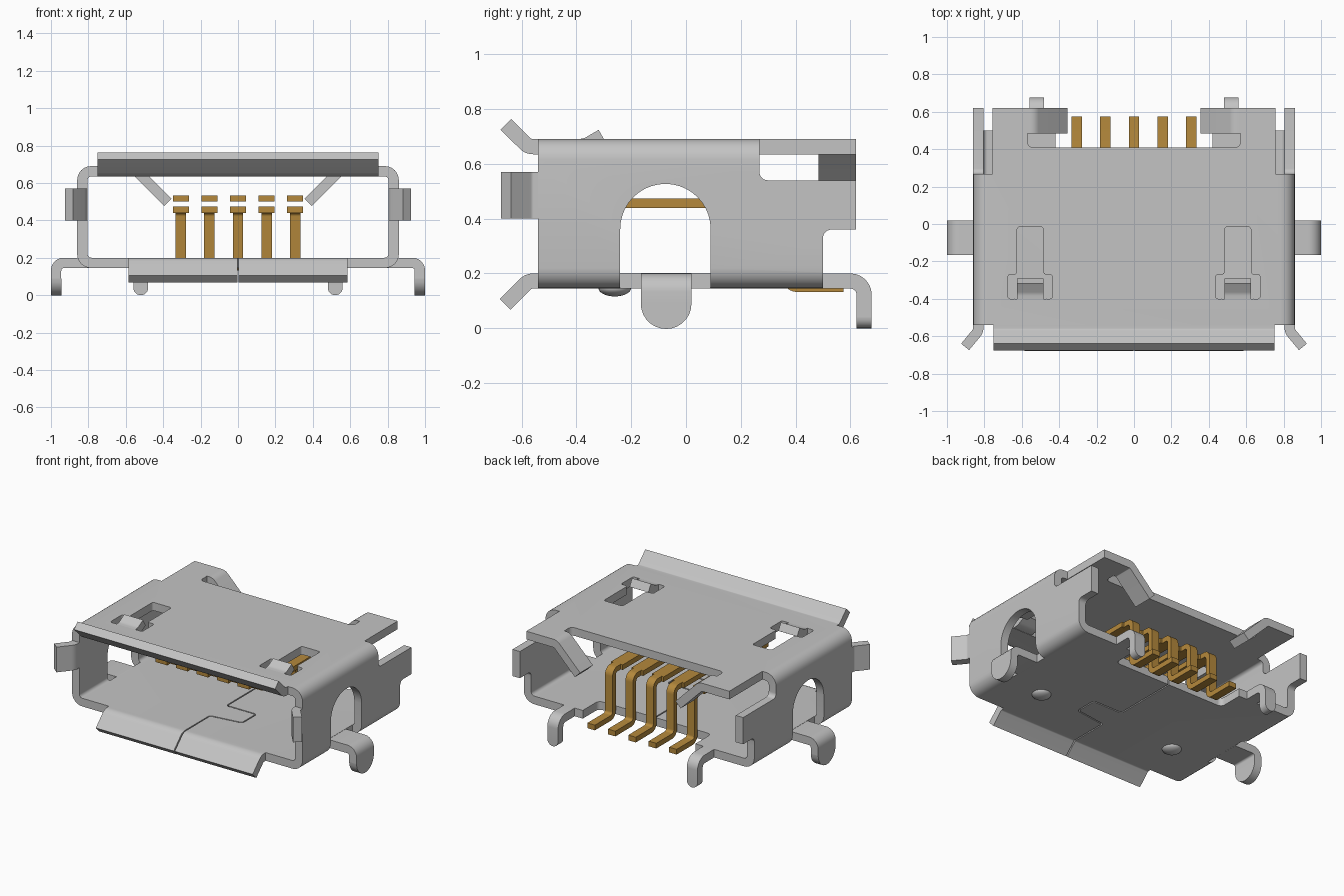
import bpy, bmesh, math
from mathutils import Vector

if "Cube" in bpy.data.objects:
    bpy.data.objects.remove(bpy.data.objects["Cube"])


def material(name, rgb):
    m = bpy.data.materials.new(name)
    m.diffuse_color = (*rgb, 1)
    m.use_nodes = True
    m.node_tree.nodes["Principled BSDF"].inputs["Base Color"].default_value = m.diffuse_color
    return m


STEEL = material("steel grey", (0.55, 0.55, 0.55))
GOLD = material("contact gold", (0.46, 0.25, 0.045))
T = 0.055                       # sheet thickness
TOP, BOT = 0.6625, 0.1725       # mid heights of top and bottom plates


def fillet(pts, r, closed=False, n=6):
    """Round the corners of a 2D path."""
    pts = [Vector(p) for p in pts]
    out = []
    for i, p in enumerate(pts):
        if not closed and i in (0, len(pts) - 1):
            out.append(p)
            continue
        a, b = pts[i - 1] - p, pts[(i + 1) % len(pts)] - p
        turn = math.pi - a.angle(b)
        d = min(r * math.tan(turn / 2), 0.49 * a.length, 0.49 * b.length)
        a, b = p + a.normalized() * d, p + b.normalized() * d
        # quadratic weight chosen so the curve follows a circular arc
        w = math.cos(turn / 2)
        for k in range(n + 1):
            t = k / n
            c0, c1, c2 = (1 - t) ** 2, 2 * w * t * (1 - t), t * t
            out.append((a * c0 + p * c1 + b * c2) / (c0 + c1 + c2))
    return out


def prism(name, pts, axis, lo, hi, mat=STEEL):
    """Extrude a 2D polygon along an axis from lo to hi."""
    def place(p, h):
        return {'x': (h, p[0], p[1]), 'y': (p[0], h, p[1]), 'z': (p[0], p[1], h)}[axis]
    bm = bmesh.new()
    a = [bm.verts.new(place(p, lo)) for p in pts]
    b = [bm.verts.new(place(p, hi)) for p in pts]
    bm.faces.new(a)
    bm.faces.new(b[::-1])
    for i in range(len(pts)):
        j = (i + 1) % len(pts)
        bm.faces.new((a[i], a[j], b[j], b[i]))
    bmesh.ops.recalc_face_normals(bm, faces=bm.faces)
    me = bpy.data.meshes.new(name)
    bm.to_mesh(me)
    bm.free()
    me.materials.append(mat)
    ob = bpy.data.objects.new(name, me)
    bpy.context.collection.objects.link(ob)
    return ob


def sheet(name, path, axis, lo, hi, t=T, r=0.05, mat=STEEL):
    """Bent strip of constant thickness following a path."""
    p = fillet(path, r) if r else [Vector(q) for q in path]
    left, right = [], []
    for i, q in enumerate(p):
        d0 = (q - p[i - 1]).normalized() if i else (p[1] - q).normalized()
        d1 = (p[i + 1] - q).normalized() if i < len(p) - 1 else d0
        m = (d0 + d1).normalized()
        n = Vector((-m.y, m.x)) * (t / 2 / max(m.dot(d0), 0.3))
        left.append(q + n)
        right.append(q - n)
    return prism(name, left + right[::-1], axis, lo, hi, mat)


def rect(x0, y0, x1, y1):
    return [(x0, y0), (x1, y0), (x1, y1), (x0, y1)]


def half_disc(c, top, r, n=14):
    """Polygon of a semicircle hanging below (c, top)."""
    return [(c + r * math.cos(math.pi * k / n), top - r * math.sin(math.pi * k / n))
            for k in range(n + 1)]


def cut(ob, *args):
    cutter = prism("cutter", *args)
    mod = ob.modifiers.new("cut", 'BOOLEAN')
    mod.operation, mod.solver, mod.object = 'DIFFERENCE', 'EXACT', cutter
    bpy.context.view_layer.objects.active = ob
    bpy.ops.object.modifier_apply(modifier=mod.name)
    bpy.data.objects.remove(cutter)


def mx(pts, s):
    return [(s * x, y) for x, y in pts]


# folded shell: a rounded tube with openings cut out
shell = prism("shell", fillet(rect(-.86, .145, .86, .69), .075, True), 'y', -.54, .62)
cut(shell, fillet(rect(-.805, .2, .805, .635), .022, True), 'y', -1, 1)
# rear openings in top and bottom plates
cut(shell, fillet([(-.57, .41), (.57, .41), (.57, .484), (.35, .484), (.35, .8),
                   (-.35, .8), (-.35, .484), (-.57, .484)], .03, True), 'z', .6, .72)
cut(shell, fillet([(-.42, .33), (.42, .33), (.42, .8), (-.42, .8)], .03, True), 'z', .1, .3)
cut(shell, rect(-.9, .5, .9, .8), 'z', .1, .3)
# seam in the bottom plate
seam = sheet("seam", [(0, -.6), (0, -.3), (.22, -.27), (.22, -.12), (0, -.12), (0, .4)],
             'z', .1, .25, .008, .02)
pts = [tuple(v.co.xy) for v in seam.data.vertices][:len(seam.data.vertices) // 2]
bpy.data.objects.remove(seam)
cut(shell, pts, 'z', .1, .25)

arch = [(-.24, .1), (.09, .1)] + [(-.075 + .165 * math.cos(math.pi * k / 20),
                                   .362 + .165 * math.sin(math.pi * k / 20)) for k in range(21)]
for s in (-1, 1):
    lo, hi = sorted((s * .79, s * 1.0))
    cut(shell, arch, 'x', lo, hi)                                   # side arch
    lo, hi = sorted((s * .757, s * 1.0))
    cut(shell, fillet(rect(.268, .54, .9, .9), .03, True), 'x', lo, hi)
    cut(shell, fillet(rect(.5, 0, .9, .36), .03, True), 'x', lo, hi)
    # flap area of the top plate is replaced by the bent flap
    cut(shell, mx(rect(.34, .46, .57, .8), s), 'z', .6, .72)
    window = [(.435, -.4), (.482, -.4), (.482, -.31), (.628, -.31), (.628, -.4), (.675, -.4),
              (.675, -.27), (.625, -.27), (.625, -.015), (.485, -.015), (.485, -.27), (.435, -.27)]
    cut(shell, mx(fillet(window, .015, True, 4), s), 'z', .6, .72)  # latch window
    # clear the tongue itself, it is rebuilt rising above the plate
    cut(shell, mx(rect(.47, -.4, .64, -.29), s), 'z', .6, .72)

    side = "left" if s < 0 else "right"

    def span(a, b):
        return sorted((s * a, s * b))

    sheet(side + "_latch_tongue", [(-.4, TOP), (-.365, TOP + .003), (-.305, .70)], 'x',
          *span(.485, .625), r=.1)
    sheet(side + "_rear_flap", mx([(.57, TOP), (.54, TOP), (.375, .497)], s), 'y', .484, .62, r=.04)
    sheet(side + "_front_flare", mx([(.8325, -.54), (.8325, -.572), (.903, -.657)], s),
          'z', .4, .57, r=.08)
    sheet(side + "_bottom_flare", [(-.54, BOT), (-.575, BOT), (-.66, .087)], 'x',
          *span(.004, .585), r=.1)
    # side mounting tab
    sheet(side + "_side_tab", mx([(.79, BOT), (.9725, BOT), (.9725, .09)], s), 'y', -.165, .02)
    prism(side + "_side_tab_end", half_disc(-.0725, .09, .0925), 'x', *span(.945, 1.0))
    # rear mounting leg
    sheet(side + "_rear_leg", [(.5, BOT), (.65, BOT), (.65, .04)], 'x', *span(.48, .56))
    prism(side + "_rear_leg_end", half_disc(s * .52, .04, .04), 'y', .6225, .6775)
    # pressed dimple under the plate
    bpy.ops.mesh.primitive_uv_sphere_add(segments=24, ring_count=12, radius=1,
                                         location=(s * .52, -.26, .147))
    dimple = bpy.context.object
    dimple.name = side + "_dimple"
    dimple.scale = (.06, .06, .031)
    dimple.data.materials.append(STEEL)

# top front lip and rear centre tab
sheet("top_flare", [(-.54, TOP), (-.575, TOP), (-.657, .744)], 'x', -.75, .75, r=.1)
tab = sheet("rear_tab", [(.41, TOP), (.465, TOP), (.465, .34)], 'x', -.28, .28)
cut(tab, rect(-.13, .52, .13, .8), 'y', .3, .6)

# five contact pins
for i in range(5):
    x = (i - 2) * .1525
    sheet(f"pin_{i + 1}", [(.575, .15), (.37, .15), (.37, .456), (.29, .456)], 'x',
          x - .028, x + .028, .035, .035, GOLD)
    prism(f"pin_bar_{i + 1}", rect(-.24, .439, .3, .473), 'x', x - .043, x + .043, GOLD)
    prism(f"pin_tip_{i + 1}", rect(-.38, .5, -.24, .534), 'x', x - .043, x + .043, GOLD)

# smooth bends, sharp edges
for ob in bpy.data.objects:
    for p in ob.data.polygons:
        p.use_smooth = True
    ob.data.set_sharp_from_angle(angle=math.radians(30))
